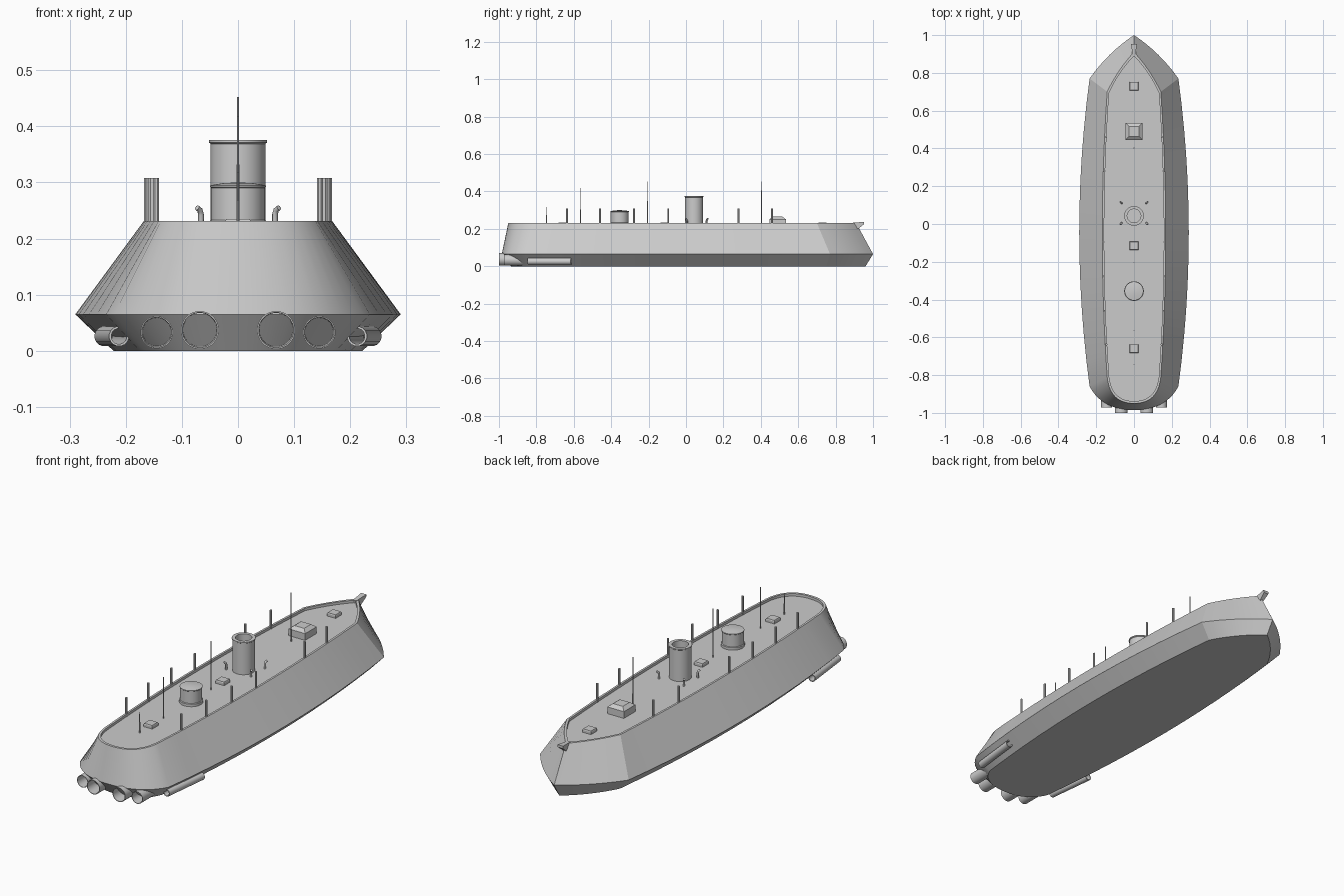
import bpy, bmesh, math
from mathutils import Vector

if "Cube" in bpy.data.objects:
    bpy.data.objects.remove(bpy.data.objects["Cube"], do_unlink=True)

grey = bpy.data.materials.new("hull_grey")
grey.use_nodes = True
grey.diffuse_color = (0.6, 0.6, 0.6, 1)
grey.node_tree.nodes["Principled BSDF"].inputs["Base Color"].default_value = (0.6, 0.6, 0.6, 1)

DECK = 0.219


def finish(name, bm, angle=30):
    bmesh.ops.recalc_face_normals(bm, faces=bm.faces)
    mesh = bpy.data.meshes.new(name)
    bm.to_mesh(mesh)
    bm.free()
    mesh.materials.append(grey)
    ob = bpy.data.objects.new(name, mesh)
    bpy.context.collection.objects.link(ob)
    bpy.ops.object.select_all(action='DESELECT')
    ob.select_set(True)
    bpy.context.view_layer.objects.active = ob
    bpy.ops.object.shade_smooth_by_angle(angle=math.radians(angle))
    return ob


def loft(name, rings, angle=30, caps=True, closed=False):
    """Skin a list of equal-length rings of points."""
    bm = bmesh.new()
    loops = [[bm.verts.new(p) for p in ring] for ring in rings]
    n = len(loops[0])
    pairs = list(zip(loops, loops[1:])) + ([(loops[-1], loops[0])] if closed else [])
    for a, b in pairs:
        for i in range(n):
            j = (i + 1) % n
            bm.faces.new((a[i], a[j], b[j], b[i]))
    if caps and not closed:
        bm.faces.new(loops[0])
        bm.faces.new(loops[-1])
    return finish(name, bm, angle)


def lathe(name, start, axis, profile, sides=24, closed=False):
    """Turn (radius, distance along axis) points about an axis."""
    axis = Vector(axis).normalized()
    turn = axis.to_track_quat('Z', 'Y')
    angles = [math.tau * (i + 0.5) / sides for i in range(sides)]
    rings = [[Vector(start) + turn @ Vector((r * math.cos(a), r * math.sin(a), h))
              for a in angles] for r, h in profile]
    return loft(name, rings, closed=closed)


def block(name, y, z, size, top, height):
    """Square box with a narrower top."""
    rings = [[(sx * s, y + sy * s, h) for sx, sy in ((-1, -1), (1, -1), (1, 1), (-1, 1))]
             for s, h in ((size, z), (size, z + height * 0.7), (top, z + height))]
    return loft(name, rings, angle=10)


def bezier(a, c, b, n):
    a, b, c = Vector(a), Vector(b), Vector(c)
    return [a.lerp(c, i / n).lerp(c.lerp(b, i / n), i / n) for i in range(n + 1)]


def outline(tip, bow, beam, stern, end, bow_bulge, stern_round):
    """Half plan from bow tip round the side to the stern, then mirrored."""
    (bx, by), (sx, sy) = bow, stern
    front = bezier((0, tip), (bx * 0.5 + bow_bulge, (tip + by) / 2 + bow_bulge), bow, 8)
    side = bezier(bow, (2 * beam - (bx + sx) / 2, (by + sy) / 2), stern, 12)
    back = bezier(stern, (sx * stern_round, end), (0, end), 10)
    half = front + side[1:] + back[1:]
    return half + [Vector((-p.x, p.y)) for p in reversed(half[1:-1])]


def level(plan, z):
    return [(p.x, p.y, z) for p in plan]


# Hull: flat bottom, wide knuckle, sloped sides, low bulwark and sunken deck
bottom = outline(0.96, (0.175, 0.75), 0.222, (0.175, -0.83), -0.935, 0.022, 0.75)
knuckle = outline(1.0, (0.235, 0.77), 0.29, (0.235, -0.86), -0.985, 0.022, 0.72)
rail = outline(0.91, (0.142, 0.70), 0.168, (0.142, -0.81), -0.95, 0.014, 0.9)
inner = outline(0.89, (0.132, 0.695), 0.158, (0.132, -0.805), -0.938, 0.014, 0.9)
loft("hull", [level(bottom, 0), level(knuckle, 0.065), level(rail, 0.231),
              level(inner, 0.231), level(inner, DECK)], angle=18)

# Bow fitting: flared chute over the stem
loft("bow_chute", [[(-w, y, z0), (w, y, z0), (w * 1.2, y, z1), (-w * 1.2, y, z1)]
                   for w, y, z0, z1 in ((0.008, 0.885, 0.219, 0.232),
                                        (0.009, 0.92, 0.2, 0.235),
                                        (0.013, 0.953, 0.226, 0.238))], angle=10)

# Funnel with open top and lip
lathe("funnel", (0, 0.043, DECK), (0, 0, 1),
      [(0.049, 0), (0.049, 0.15), (0.052, 0.152), (0.052, 0.157), (0.036, 0.157), (0.036, 0.03)], 32)

# Round conning tower with base ring and shallow domed roof
lathe("conning_tower", (0, -0.355, DECK), (0, 0, 1),
      [(0.052, 0), (0.052, 0.012), (0.048, 0.014), (0.048, 0.071), (0.05, 0.073),
       (0.05, 0.076), (0.025, 0.08), (0.003, 0.081)], 32)

# Deckhouse and hatches
block("deckhouse", 0.49, DECK, 0.044, 0.026, 0.046)
for i, y in enumerate((0.73, -0.115, -0.66)):
    block(f"hatch_{i + 1}", y, DECK, 0.023, 0.021, 0.016)

# Thin masts on the centreline
for i, (y, top) in enumerate(((-0.745, 0.318), (-0.565, 0.418), (-0.205, 0.452), (0.403, 0.452))):
    lathe(f"mast_{i + 1}", (0, y, DECK), (0, 0, 1), [(0.0028, 0), (0.002, top - DECK)], 8)

for side, label in ((1, "left"), (-1, "right")):
    # Awning posts just inside the bulwark
    for i, (x, y) in enumerate(((0.146, -0.637), (0.154, -0.46), (0.16, -0.277),
                                (0.162, -0.095), (0.157, 0.28), (0.148, 0.46))):
        lathe(f"post_{label}_{i + 1}", (side * x, y, DECK), (0, 0, 1),
              [(0.0055, 0), (0.0055, 0.308 - DECK)], 8)

    # Bent ventilators around the funnel
    for y, lean, place in ((0.005, -1, "front"), (0.11, 1, "back")):
        path = [(0.066, 0, 0), (0.066, 0, 0.024), (0.068, 0.003, 0.032), (0.073, 0.008, 0.036)]
        curve = bpy.data.curves.new("vent", 'CURVE')
        curve.dimensions = '3D'
        curve.bevel_depth = 0.005
        curve.bevel_resolution = 2
        curve.use_fill_caps = True
        spline = curve.splines.new('POLY')
        spline.points.add(len(path) - 1)
        for point, (px, py, pz) in zip(spline.points, path):
            point.co = (side * px, y + lean * py, DECK + pz, 1)
        curve.materials.append(grey)
        vent = bpy.data.objects.new(f"ventilator_{place}_{label}", curve)
        bpy.context.collection.objects.link(vent)

    # Stern tubes, open at the back
    for x, y, z, r, place in ((0.068, -1.0, 0.037, 0.034, "inner"),
                              (0.145, -0.972, 0.033, 0.029, "outer")):
        lathe(f"stern_tube_{place}_{label}", (side * x, y, z), (0, 1, 0),
              [(r, 0.14), (r, 0), (r * 0.92, 0), (r * 0.85, 0.1)], 24)

    # Long open tubes along the lower hull sides
    lathe(f"side_tube_{label}", (side * 0.212, -0.845, 0.026), (side * 0.026, 0.23, 0),
          [(0.018, 0), (0.018, 0.232), (0.014, 0.232), (0.014, 0)], 16, closed=True)
